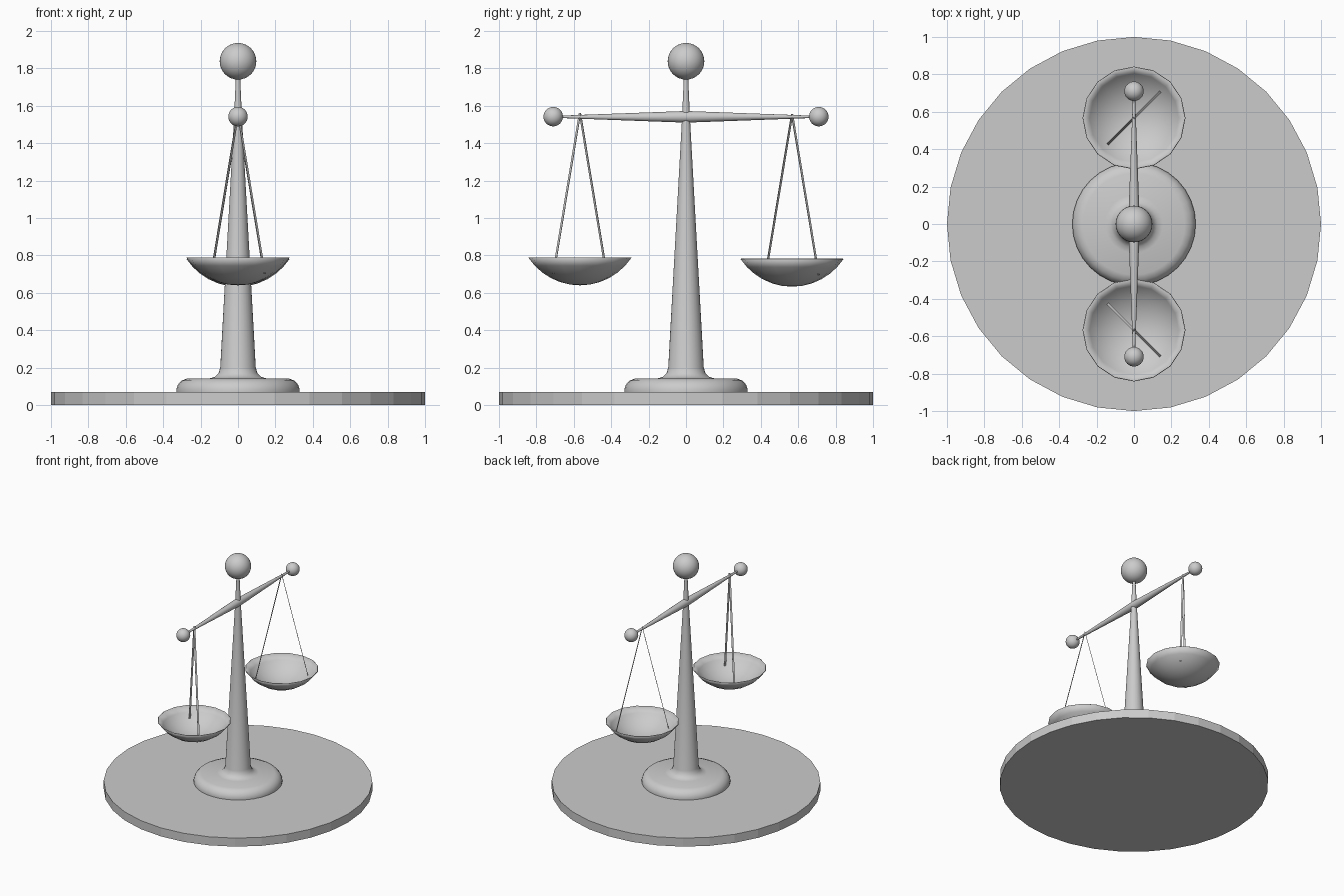
import bpy, bmesh, math
from mathutils import Vector, Matrix

if "Cube" in bpy.data.objects:
    bpy.data.objects.remove(bpy.data.objects["Cube"])


def finish(name, bm, angle=None):
    bmesh.ops.remove_doubles(bm, verts=bm.verts, dist=1e-5)
    me = bpy.data.meshes.new(name)
    bm.to_mesh(me)
    bm.free()
    ob = bpy.data.objects.new(name, me)
    bpy.context.collection.objects.link(ob)
    if angle:
        bpy.ops.object.select_all(action='DESELECT')
        ob.select_set(True)
        bpy.context.view_layer.objects.active = ob
        bpy.ops.object.shade_smooth_by_angle(angle=math.radians(angle))
    return ob


def lathe(name, profile, steps, angle=None, matrix=Matrix()):
    """Spin (radius, height) points around z, then place with matrix."""
    bm = bmesh.new()
    vs = [bm.verts.new((r, 0, z)) for r, z in profile]
    es = [bm.edges.new(p) for p in zip(vs, vs[1:])]
    bmesh.ops.spin(bm, geom=vs + es, cent=(0, 0, 0), axis=(0, 0, 1),
                   angle=math.tau, steps=steps, use_merge=True)
    bmesh.ops.remove_doubles(bm, verts=bm.verts, dist=1e-5)
    bmesh.ops.recalc_face_normals(bm, faces=bm.faces)
    bm.transform(matrix)
    return finish(name, bm, angle)


def ball(name, radius, loc):
    bm = bmesh.new()
    bmesh.ops.create_uvsphere(bm, u_segments=32, v_segments=16, radius=radius,
                              matrix=Matrix.Translation(loc))
    return finish(name, bm, 60)


def strap(name, a, b, across, width=0.014, thick=0.003):
    """Thin flat bar from a to b, its width along 'across'."""
    a, b, x = Vector(a), Vector(b), Vector(across).normalized()
    z = (b - a).normalized()
    y = z.cross(x)
    rot = Matrix((x, y, z)).transposed().to_4x4()
    bm = bmesh.new()
    bmesh.ops.create_cube(bm, size=1, matrix=Matrix.Translation((a + b) / 2) @ rot
                          @ Matrix.Diagonal((width, thick, (b - a).length, 1)))
    return finish(name, bm)


# Flat round base plate
lathe("base_plate", [(0, 0), (1, 0), (1, 0.07), (0, 0.07)], 32)

# Rounded foot running up into the tapered column
lathe("column", [(0, 0.07), (0.33, 0.07), (0.33, 0.085), (0.322, 0.108),
                 (0.303, 0.13), (0.272, 0.142), (0.155, 0.142), (0.125, 0.15),
                 (0.104, 0.17), (0.095, 0.2), (0.023, 1.5), (0.012, 1.74),
                 (0, 1.745)], 32, 40)
ball("top_ball", 0.098, (0, 0, 1.838))

# Tapered beam along y with end balls
lathe("beam", [(0, -0.68), (0.006, -0.68), (0.03, -0.03), (0.03, 0.03),
               (0.006, 0.68), (0, 0.68)], 16, 50,
      Matrix.Translation((0, 0, 1.541)) @ Matrix.Rotation(math.pi / 2, 4, 'X'))

# Pans and their straps on both sides
CAP_R, DEPTH, RIM = 0.333, 0.147, 0.275
for side, label, dz in ((-1, "front", 0.0), (1, "back", -0.007)):
    y = 0.567 * side
    ball(label + "_beam_ball", 0.052, (0, 0.71 * side, 1.542))

    top = math.asin(RIM / CAP_R)
    arc = [(CAP_R * math.sin(top * i / 6), CAP_R * (1 - math.cos(top * i / 6)))
           for i in range(7)]
    s = DEPTH / arc[-1][1]
    pan = lathe(label + "_pan", [(r, z * s) for r, z in arc], 16, 50,
                Matrix.Translation((0, y, 0.64 + dz)))
    shell = pan.modifiers.new("shell", 'SOLIDIFY')
    shell.thickness = 0.005
    # orient so the thickness grows towards the inside of the bowl
    low = min(pan.data.polygons, key=lambda p: p.center.z)
    shell.offset = -1 if low.normal.z < 0 else 1

    for k in (-1, 1):
        strap(f"{label}_strap_{'left' if k < 0 else 'right'}",
              (0, y, 1.562 + dz), (0.142 * k, y + 0.142 * k * side, 0.702 + dz),
              (1, -side, 0))
